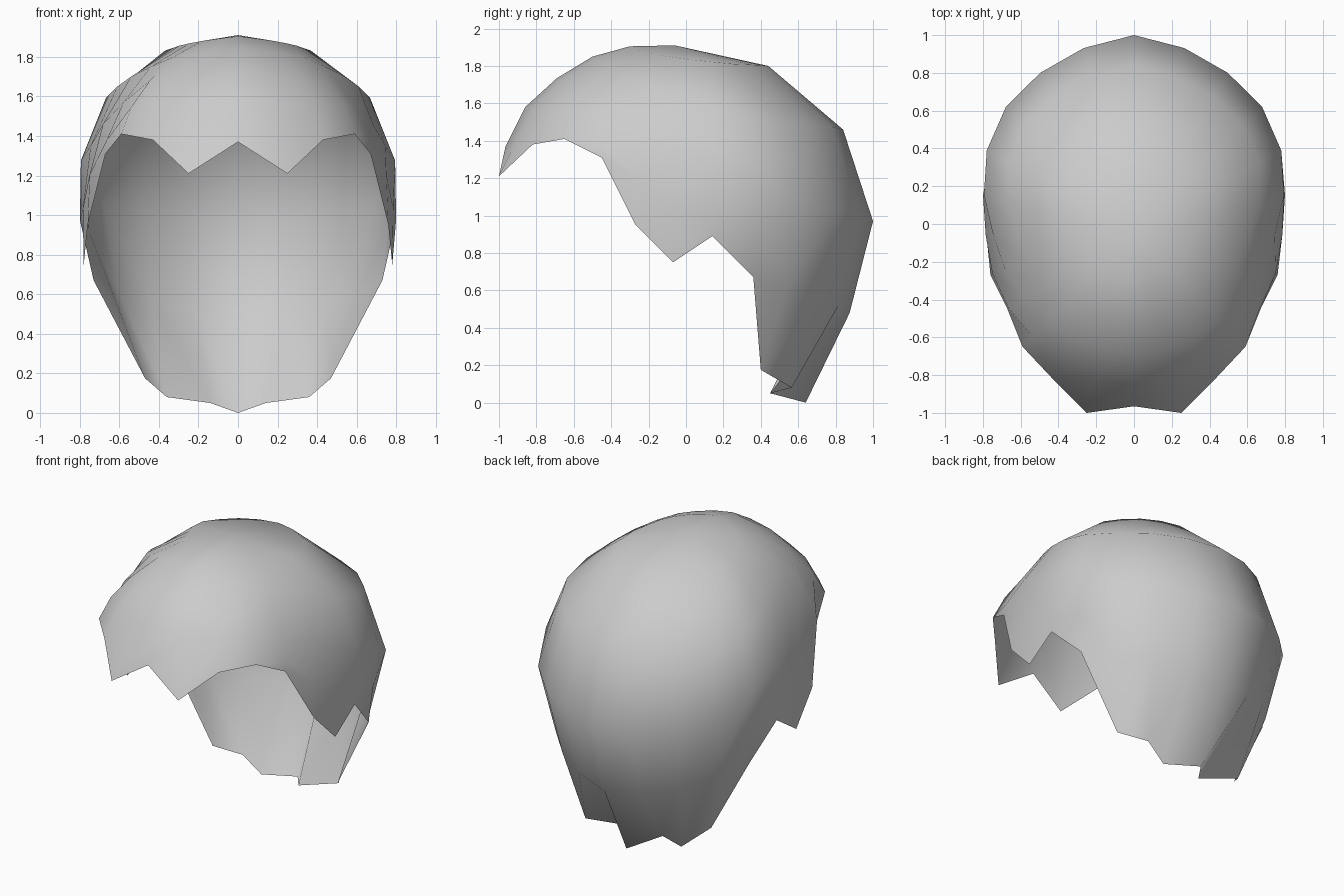
import bpy, bmesh, math

if "Cube" in bpy.data.objects:
    bpy.data.objects.remove(bpy.data.objects["Cube"])

CENTRE_Y, TOP_Z = -0.06, 1.91

# Meridian profiles (radius, height) keyed by column; columns are 15 degrees apart from back to front
PROFILES = {
    0: [(.50, 1.80), (.90, 1.46), (1.06, .97), (.935, .48)],
    3: [(.45, 1.81), (.82, 1.50), (.96, 1.05), (.85, .60)],
    4: [(.43, 1.82), (.77, 1.54), (.90, 1.20), (.87, .92)],
    6: [(.33, 1.845), (.61, 1.65), (.745, 1.35), (.785, 1.03)],
    9: [(.26, 1.88), (.46, 1.80), (.63, 1.68), (.76, 1.55)],
    12: [(.24, 1.905), (.44, 1.85), (.63, 1.735), (.80, 1.58)],
}

# Jagged lower hem, back centre to front centre
HEM = [(0, .64, 0), (.14, .45, .05), (.36, .565, .08), (.47, .40, .175),
       (.73, .36, .67), (.78, .14, .89), (.78, -.07, .75), (.76, -.27, .95),
       (.67, -.45, 1.31), (.59, -.65, 1.41), (.43, -.82, 1.38),
       (.25, -1.0, 1.21), (0, -.965, 1.37)]


def profile(col):
    """Blend the two nearest key profiles."""
    lo = max(k for k in PROFILES if k <= col)
    hi = min(k for k in PROFILES if k >= col)
    t = (col - lo) / (hi - lo) if hi > lo else 0
    return [(a[0] + (b[0] - a[0]) * t, a[1] + (b[1] - a[1]) * t)
            for a, b in zip(PROFILES[lo], PROFILES[hi])]


def column(index):
    """Points of one meridian; negative indexes mirror to the left side."""
    side, col = (-1 if index < 0 else 1), abs(index)
    a = math.radians(15 * col)
    pts = [(side * r * math.sin(a), CENTRE_Y + r * math.cos(a), z) for r, z in profile(col)]
    x, y, z = HEM[col]
    return pts + [(side * x, y, z)]


# Hair shell: open cap fanned out from the crown
bm = bmesh.new()
crown = bm.verts.new((0, CENTRE_Y, TOP_Z))
cols = [[bm.verts.new(p) for p in column(i)] for i in range(-11, 13)]
for i, a in enumerate(cols):
    b = cols[(i + 1) % len(cols)]
    bm.faces.new((crown, b[0], a[0]))
    for j in range(4):
        bm.faces.new((a[j], b[j], b[j + 1], a[j + 1]))
bmesh.ops.recalc_face_normals(bm, faces=bm.faces)
if sum(f.normal.dot(f.calc_center_median() - crown.co * .5) for f in bm.faces) < 0:
    bmesh.ops.reverse_faces(bm, faces=bm.faces)
for f in bm.faces:
    f.smooth = True

mesh = bpy.data.meshes.new("hair_shell")
bm.to_mesh(mesh)
bm.free()
hair = bpy.data.objects.new("hair_shell", mesh)
bpy.context.collection.objects.link(hair)

# Plain light grey
grey = bpy.data.materials.new("light_grey")
grey.diffuse_color = (.6, .6, .6, 1)
grey.use_nodes = True
grey.node_tree.nodes["Principled BSDF"].inputs["Base Color"].default_value = grey.diffuse_color
mesh.materials.append(grey)
